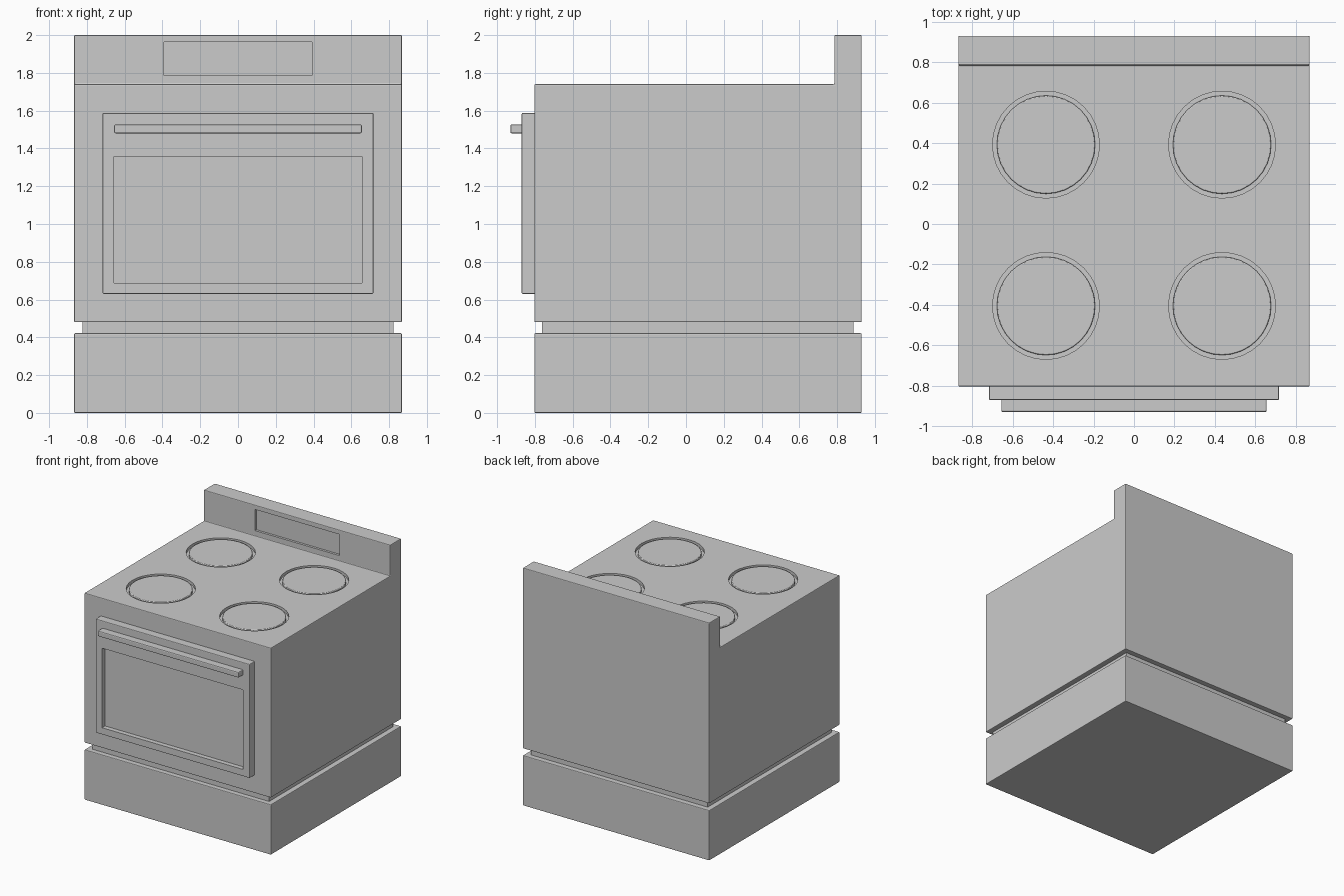
import bpy, bmesh

if "Cube" in bpy.data.objects:
    bpy.data.objects.remove(bpy.data.objects["Cube"])

BEVEL = 0.006


def finish(name, bm, bevel=BEVEL):
    bmesh.ops.recalc_face_normals(bm, faces=bm.faces[:])
    mesh = bpy.data.meshes.new(name)
    bm.to_mesh(mesh)
    bm.free()
    ob = bpy.data.objects.new(name, mesh)
    bpy.context.collection.objects.link(ob)
    if bevel:
        m = ob.modifiers.new("edge_bevel", 'BEVEL')
        m.width = bevel
        m.segments = 2
        m.limit_method = 'ANGLE'
    return ob


def box(name, x, y, z, bevel=BEVEL):
    bm = bmesh.new()
    bmesh.ops.create_cube(bm, size=1)
    for v in bm.verts:
        v.co = [r[0] + (c + 0.5) * (r[1] - r[0]) for c, r in zip(v.co, (x, y, z))]
    return finish(name, bm, bevel)


def disc(name, x, y, radius, z0, z1, bevel=0):
    bm = bmesh.new()
    bmesh.ops.create_cone(bm, cap_ends=True, segments=32, radius1=radius,
                          radius2=radius, depth=z1 - z0)
    bmesh.ops.translate(bm, verts=bm.verts, vec=(x, y, (z0 + z1) / 2))
    return finish(name, bm, bevel)


def cut(ob, cutter):
    m = ob.modifiers.new("recess", 'BOOLEAN')
    m.operation = 'DIFFERENCE'
    m.solver = 'EXACT'
    m.object = cutter
    cutter.hide_render = True
    cutter.hide_viewport = True
    cutter.display_type = 'WIRE'


# Body with upright back panel: side profile extruded across the width
profile = [(-0.803, 0.48), (0.93, 0.48), (0.93, 2.0), (0.785, 2.0),
           (0.785, 1.74), (-0.803, 1.74)]
bm = bmesh.new()
face = bm.faces.new([bm.verts.new((-0.868, y, z)) for y, z in profile])
ext = bmesh.ops.extrude_face_region(bm, geom=[face])
bmesh.ops.translate(bm, vec=(1.736, 0, 0),
                    verts=[g for g in ext["geom"] if isinstance(g, bmesh.types.BMVert)])
body = finish("stove_body", bm)

# Control panel recess
cut(body, box("control_recess_cutter", (-0.393, 0.393), (0.7, 0.805), (1.785, 1.963), 0))

# Burners: flush discs sitting inside round recesses
for label, x, y in (("front_left", -0.435, -0.405), ("front_right", 0.435, -0.405),
                    ("back_left", -0.435, 0.392), ("back_right", 0.435, 0.392)):
    cut(body, disc("burner_cutter_" + label, x, y, 0.264, 1.715, 1.80))
    burner = disc("burner_" + label, x, y, 0.243, 1.70, 1.738, 0.005)
    bpy.context.view_layer.objects.active = burner
    burner.select_set(True)
    bpy.ops.object.shade_smooth_by_angle()
    burner.select_set(False)

# Recessed neck and lower drawer
box("neck", (-0.823, 0.823), (-0.762, 0.887), (0.40, 0.50), 0)
box("drawer_base", (-0.868, 0.868), (-0.803, 0.93), (0.0, 0.422))

# Oven door with window recess
door = box("oven_door", (-0.717, 0.717), (-0.87, -0.79), (0.63, 1.588))
cut(door, box("window_cutter", (-0.656, 0.656), (-1.0, -0.83), (0.688, 1.357), 0))

# Door handle
box("door_handle", (-0.656, 0.656), (-0.93, -0.86), (1.48, 1.527), 0.008)
